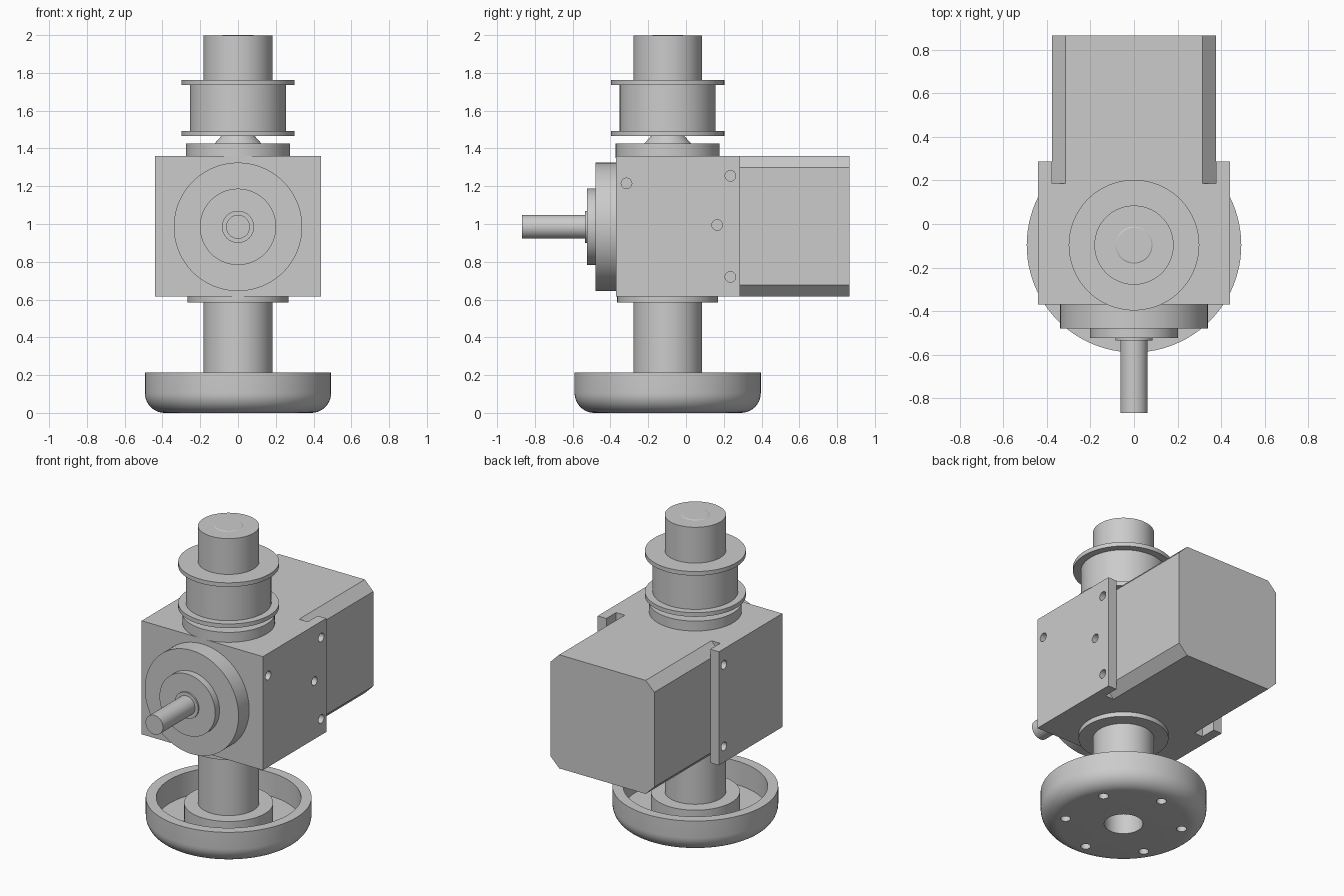
import bpy, bmesh, math
from mathutils import Matrix, Vector

if "Cube" in bpy.data.objects:
    bpy.data.objects.remove(bpy.data.objects["Cube"])

grey = bpy.data.materials.new("machined grey")
grey.use_nodes = True
colour = (0.6, 0.6, 0.6, 1)
grey.diffuse_color = colour
grey.node_tree.nodes["Principled BSDF"].inputs["Base Color"].default_value = colour

COLUMN = Matrix.Translation((0, -0.097, 0))
# Local +z of the input axis points towards the front
INPUT = Matrix.Translation((0, 0, 0.985)) @ Matrix.Rotation(math.pi / 2, 4, "X")


def finish(name, bm, matrix=Matrix(), smooth=False):
    bmesh.ops.remove_doubles(bm, verts=bm.verts, dist=1e-5)
    bmesh.ops.recalc_face_normals(bm, faces=bm.faces)
    bm.transform(matrix)
    mesh = bpy.data.meshes.new(name)
    bm.to_mesh(mesh)
    bm.free()
    mesh.materials.append(grey)
    ob = bpy.data.objects.new(name, mesh)
    bpy.context.collection.objects.link(ob)
    if smooth:
        shade(ob)
    return ob


def shade(ob):
    bpy.ops.object.select_all(action="DESELECT")
    ob.select_set(True)
    bpy.context.view_layer.objects.active = ob
    bpy.ops.object.shade_smooth_by_angle(angle=math.radians(30))


def lathe(name, profile, matrix=COLUMN, steps=96):
    """Revolve (radius, height) points about local z."""
    bm = bmesh.new()
    verts = [bm.verts.new((r, 0, z)) for r, z in profile]
    edges = [bm.edges.new(pair) for pair in zip(verts, verts[1:])]
    bmesh.ops.spin(bm, geom=verts + edges, cent=(0, 0, 0), axis=(0, 0, 1),
                   angle=2 * math.pi, steps=steps, use_merge=True)
    return finish(name, bm, matrix, True)


def prism(name, points, depth):
    """Extrude a closed outline of 3D points along a vector."""
    bm = bmesh.new()
    face = bm.faces.new([bm.verts.new(p) for p in points])
    out = bmesh.ops.extrude_face_region(bm, geom=[face], use_keep_orig=True)
    moved = [v for v in out["geom"] if isinstance(v, bmesh.types.BMVert)]
    bmesh.ops.translate(bm, verts=moved, vec=depth)
    return finish(name, bm)


def drill(ob, centres, radius, length, axis):
    """Cut round holes centred on the given points."""
    bm = bmesh.new()
    turn = Vector((0, 0, 1)).rotation_difference(Vector(axis)).to_matrix().to_4x4()
    for c in centres:
        bmesh.ops.create_cone(bm, cap_ends=True, segments=32, radius1=radius,
                              radius2=radius, depth=length,
                              matrix=Matrix.Translation(c) @ turn)
    cutter = finish("hole_cutter", bm)
    cutter.hide_render = True
    mod = ob.modifiers.new("holes", "BOOLEAN")
    mod.operation, mod.solver, mod.object = "DIFFERENCE", "EXACT", cutter
    bpy.context.view_layer.objects.active = ob
    bpy.ops.object.modifier_apply(modifier=mod.name)
    bpy.data.objects.remove(cutter)
    shade(ob)


# Gearbox housing: block with two side ears reaching back
BOTTOM, TOP = 0.615, 1.36
half = [(0.44, -0.37), (0.44, 0.287), (0.377, 0.287), (0.377, 0.185)]
outline = half + [(-x, y) for x, y in reversed(half)]
housing = prism("gearbox_housing", [(x, y, BOTTOM) for x, y in outline],
                (0, 0, TOP - BOTTOM))
ear_holes = [(0.235, 1.255), (0.235, 0.72)]
side_holes = ear_holes + [(-0.315, 1.215), (0.165, 0.995)]
drill(housing, [(0.44, y, z) for y, z in side_holes]
      + [(-0.44, y, z) for y, z in ear_holes], 0.028, 0.14, (1, 0, 0))

# Rear motor block with chamfered long edges
w, c = 0.376, 0.062
quarter = [(w - c, TOP), (w, TOP - c), (w, BOTTOM + c), (w - c, BOTTOM)]
ring = quarter + [(-x, z) for x, z in reversed(quarter)]
prism("motor_block", [(x, 0.18, z) for x, z in ring], (0, 0.686, 0))

# Front input bosses and shaft
lathe("front_boss", [(0, 0.36), (0.34, 0.36), (0.34, 0.48), (0, 0.48)], INPUT)
lathe("front_collar", [(0, 0.47), (0.202, 0.47), (0.202, 0.525), (0, 0.525)], INPUT)
lathe("input_shaft", [(0, 0.5), (0.085, 0.5), (0.085, 0.535), (0.063, 0.535),
                      (0.063, 0.868), (0, 0.868)], INPUT)

# Upper bearing cover with domed neck
lathe("bearing_cover", [(0, 1.35), (0.275, 1.35), (0.275, 1.425), (0.125, 1.425),
                        (0.11, 1.441), (0.085, 1.47), (0, 1.47)])

# Flanged pulley with its upper hub
lathe("pulley", [(0, 1.465), (0.3, 1.465), (0.3, 1.492), (0.254, 1.492),
                 (0.254, 1.735), (0.3, 1.735), (0.3, 1.762), (0.182, 1.762),
                 (0.182, 1.997), (0.085, 1.997), (0.08, 2.0), (0, 2.0)])

# Lower flange and hollow column
lathe("lower_flange", [(0, 0.63), (0.267, 0.63), (0.267, 0.585), (0, 0.585)])
lathe("column", [(0.115, 0.05), (0.182, 0.05), (0.182, 0.6), (0.115, 0.6),
                 (0.115, 0.05)])

# Dished foot: rounded outer edge, raised rim and hub, central bore
R, F = 0.493, 0.105
fillet = [(R - F + F * math.sin(a), F - F * math.cos(a))
          for a in (i * math.pi / 20 for i in range(11))]
foot = lathe("dished_foot", [(0.115, 0)] + fillet
             + [(R, 0.215), (0.43, 0.215), (0.43, 0.06), (0.265, 0.06),
                (0.265, 0.18), (0.115, 0.18), (0.115, 0)])
angles = [math.radians(30 + 60 * i) for i in range(6)]
drill(foot, [COLUMN @ Vector((0.35 * math.cos(a), 0.35 * math.sin(a), 0.03))
             for a in angles], 0.03, 0.2, (0, 0, 1))
